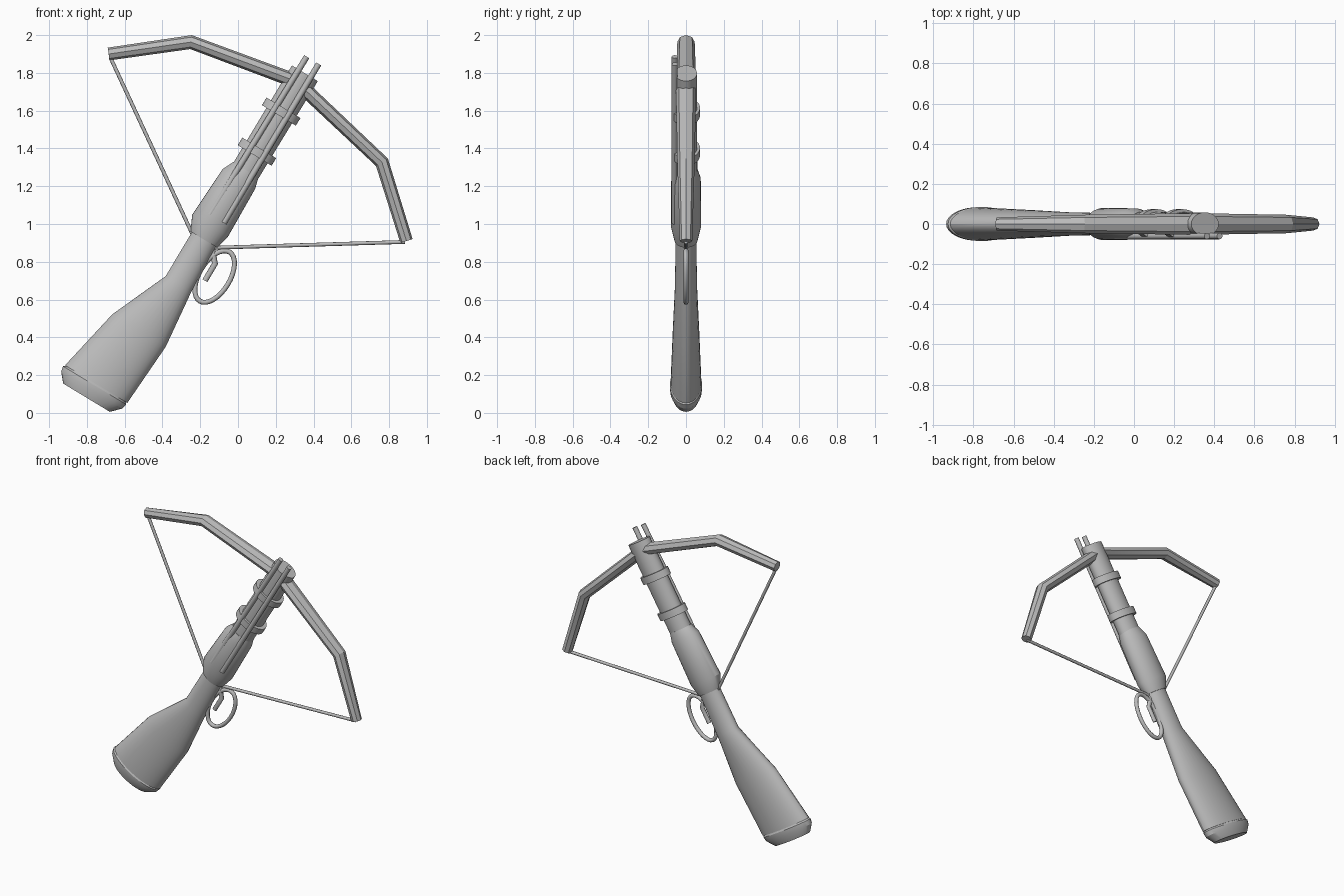
import bpy, bmesh, math
from mathutils import Vector

cube = bpy.data.objects.get("Cube")
if cube:
    bpy.data.objects.remove(cube, do_unlink=True)

grey = bpy.data.materials.new("plain grey")
grey.use_nodes = True
COLOUR = (0.5, 0.5, 0.5, 1)
grey.diffuse_color = COLOUR
grey.node_tree.nodes["Principled BSDF"].inputs["Base Color"].default_value = COLOUR

# Weapon axis: measured backwards from the muzzle, in the xz plane
TILT = math.radians(58.8)
MUZZLE = Vector((0.354, 0, 1.798))
FORWARD = Vector((math.cos(TILT), 0, math.sin(TILT)))
BELOW = Vector((math.sin(TILT), 0, -math.cos(TILT)))
DEPTH = Vector((0, 1, 0))


def along(back, down, y=0):
    return MUZZLE - FORWARD * back + BELOW * down + DEPTH * y


def skin(name, rings, closed=False, angle=30):
    """Bridge rings of points into a solid."""
    bm = bmesh.new()
    loops = [[bm.verts.new(p) for p in ring] for ring in rings]
    n = len(loops[0])
    pairs = list(zip(loops, loops[1:]))
    if closed:
        pairs.append((loops[-1], loops[0]))
    else:
        bm.faces.new(loops[0])
        bm.faces.new(loops[-1])
    for a, b in pairs:
        for i in range(n):
            j = (i + 1) % n
            bm.faces.new((a[i], a[j], b[j], b[i]))
    bmesh.ops.recalc_face_normals(bm, faces=bm.faces)
    mesh = bpy.data.meshes.new(name)
    bm.to_mesh(mesh)
    bm.free()
    mesh.materials.append(grey)
    mesh.shade_smooth()
    mesh.set_sharp_from_angle(angle=math.radians(angle))
    obj = bpy.data.objects.new(name, mesh)
    bpy.context.collection.objects.link(obj)
    return obj


def ellipse(centre, side, half_side, half_depth, sides):
    turns = [math.tau * i / sides for i in range(sides)]
    return [centre + side * (half_side * math.cos(t)) + DEPTH * (half_depth * math.sin(t))
            for t in turns]


def loft(name, sections, sides=32):
    """Sections are (back, upper edge, lower edge, half depth)."""
    skin(name, [ellipse(along(s, (a + b) / 2), BELOW, (b - a) / 2, d, sides)
                for s, a, b, d in sections], angle=25)


def tube(name, path, sizes, sides=10, closed=False, angle=50):
    """Mitred tube on a path in the xz plane; sizes are (half width, half depth)."""
    rings = []
    count = len(path)
    for i, p in enumerate(path):
        before = path[i - 1] if i or closed else None
        after = path[(i + 1) % count] if i < count - 1 or closed else None
        d1 = (p - before).normalized() if before else (after - p).normalized()
        d2 = (after - p).normalized() if after else d1
        tangent = (d1 + d2).normalized()
        side = tangent.cross(DEPTH) / tangent.dot(d1)
        w, d = sizes[i % len(sizes)]
        rings.append(ellipse(p, side, w, d, sides))
    skin(name, rings, closed, angle)


def flat(x, z):
    return Vector((x, 0, z))


# Barrel and receiver
loft("barrel", [(0, -.08, .08, .058), (.64, -.078, .078, .06)])
loft("receiver", [(.60, -.082, .076, .061), (.66, -.11, .092, .078),
                  (.95, -.122, .1, .08), (1.03, -.084, .082, .062)])
for label, back in (("front", .215), ("rear", .463)):
    loft(label + "_barrel_band", [(back, -.107, .103, .074), (back + .047, -.107, .103, .074)])

# Stock with butt cap
loft("stock", [(1.0, -.076, .072, .055), (1.30, -.074, .085, .058),
               (1.62, -.211, .12, .07), (1.98, -.285, .1, .082)])
loft("butt_cap", [(1.975, -.27, .085, .076), (1.99, -.292, .1, .085),
                  (2.02, -.285, .092, .084), (2.068, -.243, .045, .066)])

# Paired guide rods on the front side
for label, down in (("upper", -.037), ("lower", .037)):
    tube(label + "_guide_rod", [along(-.08, down, -.06), along(.9, down * 1.15, -.062)],
         [(.016, .016)], sides=12)

# Bow limbs
bow_path = [flat(-.685, 1.9), flat(-.249, 1.963), flat(.307, 1.756),
            flat(.762, 1.327), flat(.892, .91)]
tube("bow_limbs", bow_path, [(.034, .033), (.036, .046), (.038, .054),
                             (.036, .046), (.034, .033)], sides=8, angle=20)

# Bowstring
tube("left_string", [flat(.885, .905), flat(-.17, .873)], [(.01, .01)])
tube("right_string", [flat(-.675, 1.88), flat(-.22, .9)], [(.01, .01)])

# Trigger and its oval guard
tube("trigger", [flat(-.14, .89), flat(-.122, .79), flat(-.175, .70)], [(.015, .012)])
guard_path = [along(1.168 + .152 * math.cos(a), .149 + .081 * math.sin(a))
              for a in (math.tau * i / 32 for i in range(32))]
tube("trigger_guard", guard_path, [(.013, .013)], closed=True)
